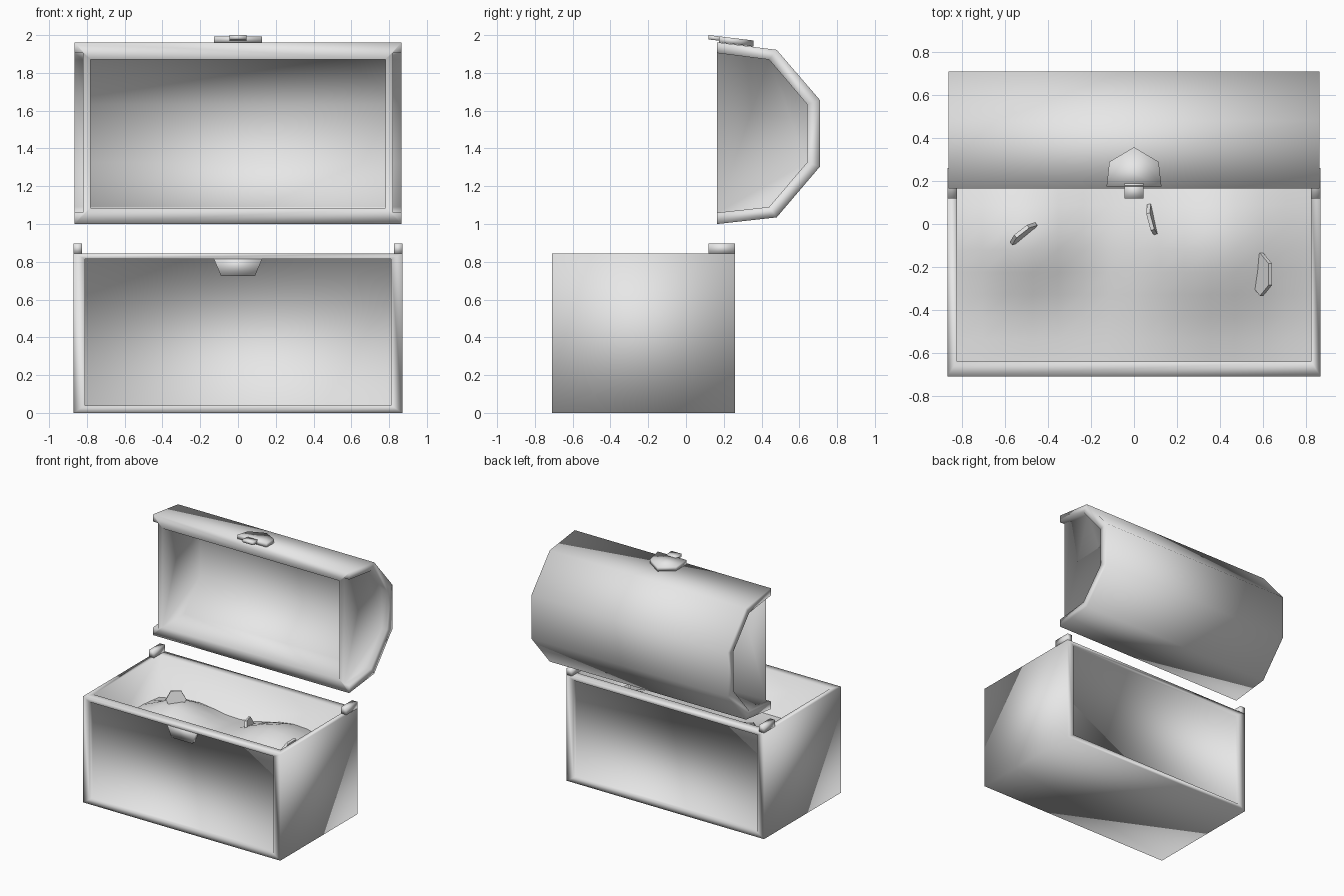
import bpy, bmesh, math
from mathutils import Matrix, Vector

cube = bpy.data.objects.get("Cube")
if cube:
    bpy.data.objects.remove(cube, do_unlink=True)

mat = bpy.data.materials.new("light_grey")
mat.use_nodes = True
grey = (0.8, 0.8, 0.8, 1)
mat.diffuse_color = grey
mat.node_tree.nodes["Principled BSDF"].inputs["Base Color"].default_value = grey


def finish(name, bm, smooth=True, recalc=True):
    if recalc:
        bmesh.ops.recalc_face_normals(bm, faces=bm.faces)
    for f in bm.faces:
        f.smooth = smooth
    me = bpy.data.meshes.new(name)
    bm.to_mesh(me)
    bm.free()
    me.materials.append(mat)
    ob = bpy.data.objects.new(name, me)
    bpy.context.collection.objects.link(ob)
    return ob


def prism(name, pts, offset):
    """Extrude a flat outline of 3D points along an offset."""
    bm = bmesh.new()
    a = [bm.verts.new(p) for p in pts]
    b = [bm.verts.new(Vector(p) + Vector(offset)) for p in pts]
    bm.faces.new(a)
    bm.faces.new(b)
    n = len(a)
    for i in range(n):
        j = (i + 1) % n
        bm.faces.new((a[i], a[j], b[j], b[i]))
    return finish(name, bm)


def sunk_panel(bm, direction, lo, hi, axes, axis, level):
    """Inset the face that looks in a direction to a rectangle, then sink it to a level."""
    bm.normal_update()
    face = max(bm.faces, key=lambda f: f.normal.dot(direction) * f.calc_area())
    for _ in range(2):
        bmesh.ops.inset_individual(bm, faces=[face], thickness=0.001)
        mid = face.calc_center_median()
        for v in face.verts:
            for k, a in enumerate(axes):
                v.co[a] = lo[k] if v.co[a] < mid[a] else hi[k]
    for v in face.verts:
        v.co[axis] = level


# Chest body with sunk front and back panels and an open inside
bm = bmesh.new()
bmesh.ops.create_cube(bm, size=1, matrix=Matrix.Translation((0, -0.225, 0.4225))
                      @ Matrix.Diagonal((1.74, 0.97, 0.845, 1)))
sunk_panel(bm, Vector((0, -1, 0)), (-0.81, 0.04), (0.81, 0.815), (0, 2), 1, -0.675)
sunk_panel(bm, Vector((0, 1, 0)), (-0.81, 0.04), (0.81, 0.815), (0, 2), 1, 0.225)
sunk_panel(bm, Vector((0, 0, 1)), (-0.825, -0.64), (0.825, 0.19), (0, 1), 2, 0.3)
finish("chest_body", bm, recalc=False)

# Lock plate hanging from the front rim
prism("lock_plate", [(-0.13, -0.71, 0.82), (0.13, -0.71, 0.82),
                     (0.09, -0.71, 0.725), (-0.09, -0.71, 0.725)], (0, 0.04, 0))

# Hinge posts on the rear corners
for side, s in (("left", 1), ("right", -1)):
    prism("hinge_post_" + side, [(s * 0.87, 0.12, 0.843), (s * 0.87, 0.26, 0.843),
                                 (s * 0.87, 0.26, 0.897), (s * 0.87, 0.12, 0.897)],
          (-s * 0.045, 0, 0))

# Lid: curved shell with recessed ends and a hollow facing forward
outer = [(0.165, 1.962), (0.48, 1.922), (0.71, 1.655), (0.71, 1.305), (0.48, 1.035), (0.165, 1.0)]
rim = [(0.165, 1.905), (0.44, 1.87), (0.64, 1.635), (0.64, 1.325), (0.44, 1.09), (0.165, 1.06)]
hollow = [(0.165, 1.872)] + rim[1:5] + [(0.165, 1.085)]
bm = bmesh.new()


def loop(profile, x):
    return [bm.verts.new((x, y, z)) for y, z in profile]


def bridge(a, b):
    for i in range(len(a) - 1):
        bm.faces.new((a[i], a[i + 1], b[i + 1], b[i]))


ends = {}
for s in (-1, 1):
    o, r = loop(outer, s * 0.865), loop(rim, s * 0.865)
    q, c = loop(rim, s * 0.82), loop(hollow, s * 0.78)
    bridge(o, r)
    bridge(r, q)
    bm.faces.new(q)
    bm.faces.new(c)
    bm.faces.new((q[0], q[5], c[5], c[0]))
    for i in (0, 5):
        bm.faces.new((o[i], r[i], q[i], c[i]))
    ends[s] = (o, c)
for k in (0, 1):
    bridge(ends[-1][k], ends[1][k])
for i in (0, 5):
    bm.faces.new((ends[-1][0][i], ends[-1][1][i], ends[1][1][i], ends[1][0][i]))
finish("lid", bm)


# Latch: pointed plate and tab lying on the sloped lid top
def latch_part(name, outline, thick):
    prism(name, [(x, y, 2.0 - 0.12 * (y - 0.12)) for x, y in outline], (0, 0, -thick))


latch_part("latch_plate", [(-0.128, 0.175), (0.128, 0.175), (0.115, 0.29),
                           (0, 0.358), (-0.115, 0.29)], 0.032)
latch_part("latch_tab", [(-0.045, 0.12), (0.045, 0.12), (0.045, 0.19), (-0.045, 0.19)], 0.023)


# Heaped contents: a low, mounded surface
def heap(x, y):
    z = 0.49
    for cx, cy, h, r in ((-0.5, -0.06, 0.16, 0.27), (0.38, -0.08, 0.2, 0.37)):
        z += h * math.exp(-((x - cx) ** 2 + (y - cy) ** 2) / r ** 2)
    return z


bm = bmesh.new()
bmesh.ops.create_grid(bm, x_segments=14, y_segments=8, size=1,
                      matrix=Matrix.Translation((0, -0.225, 0)) @ Matrix.Diagonal((0.825, 0.415, 1, 1)))
for v in bm.verts:
    v.co.z = heap(v.co.x, v.co.y)
finish("contents_heap", bm, recalc=False)

# Six-sided coins half sunk in the heap: centre, radius, yaw, tilt
for i, (pos, radius, yaw, tilt) in enumerate((
        ((-0.515, -0.045, 0.66), 0.075, 38, 78),
        ((0.09, 0.015, 0.575), 0.08, 105, 78),
        ((0.595, -0.235, 0.635), 0.1, -90, 62))):
    bm = bmesh.new()
    turn = Matrix.Rotation(math.radians(yaw), 4, 'Z') @ Matrix.Rotation(math.radians(tilt), 4, 'X')
    bmesh.ops.create_cone(bm, cap_ends=True, segments=6, radius1=radius, radius2=radius, depth=0.018,
                          matrix=Matrix.Translation(pos) @ turn @ Matrix.Rotation(math.pi / 2, 4, 'Z'))
    finish("coin_%d" % (i + 1), bm, smooth=False)
